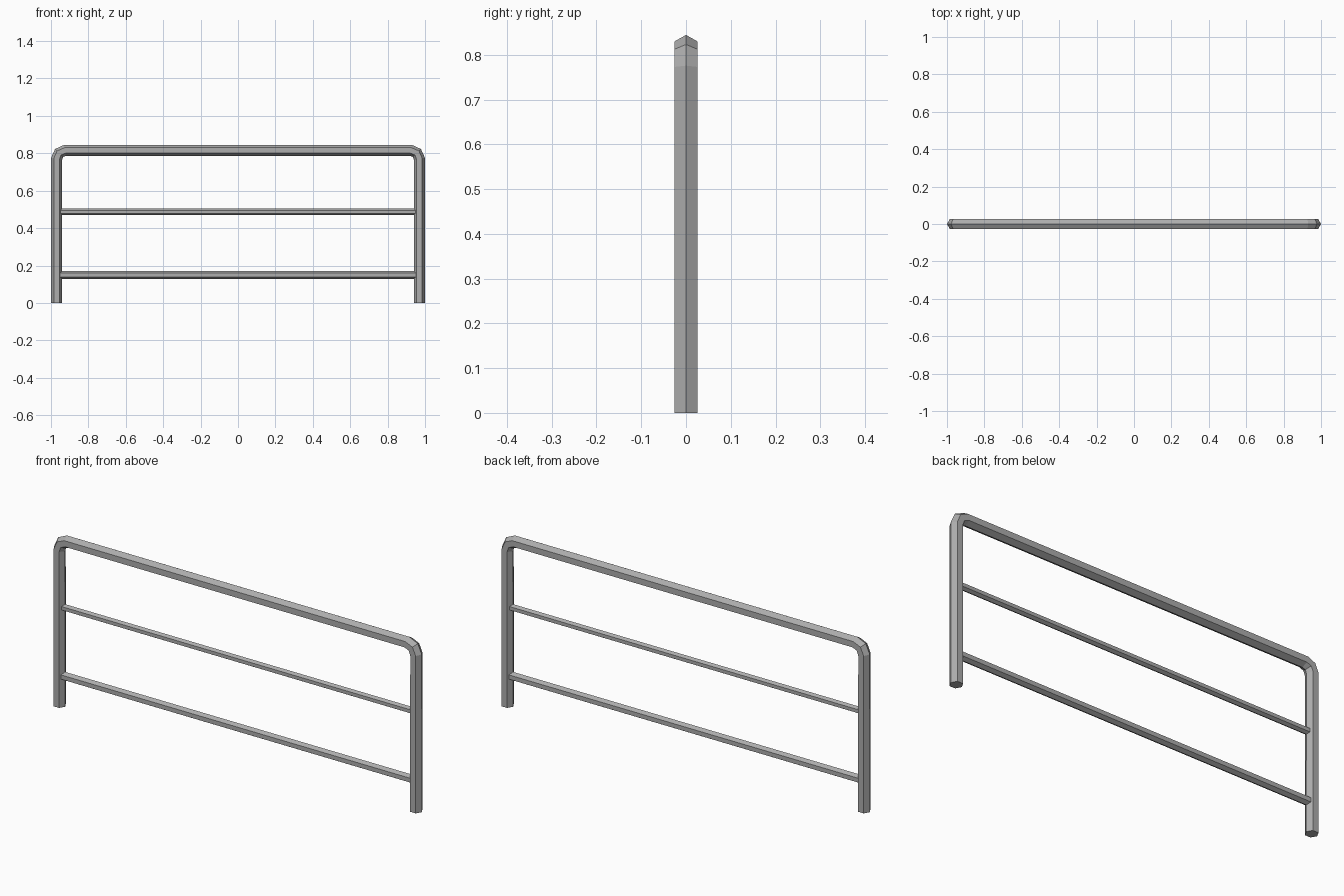
import bpy, bmesh, math
from mathutils import Vector

cube = bpy.data.objects.get("Cube")
if cube:
    bpy.data.objects.remove(cube, do_unlink=True)

steel = bpy.data.materials.new("grey_steel")
steel.use_nodes = True
steel.diffuse_color = (0.42, 0.42, 0.42, 1)
steel.node_tree.nodes["Principled BSDF"].inputs["Base Color"].default_value = (0.42, 0.42, 0.42, 1)


def hex_tube(name, path, radius):
    """Sweep a six-sided section, ridge outward, along a path in the XZ plane."""
    bm = bmesh.new()
    rings = []
    for i, (x, z) in enumerate(path):
        here = Vector((x, 0, z))
        before, after = (Vector((p[0], 0, p[1])) for p in
                         (path[max(i - 1, 0)], path[min(i + 1, len(path) - 1)]))
        tangent = ((here - before).normalized() + (after - here).normalized()).normalized()
        outward = Vector((-tangent.z, 0, tangent.x))
        ring = []
        for k in range(6):
            a = k * math.pi / 3
            offset = outward * math.cos(a) + Vector((0, math.sin(a), 0))
            ring.append(bm.verts.new(here + offset * radius))
        rings.append(ring)
    for a, b in zip(rings, rings[1:]):
        for k in range(6):
            n = (k + 1) % 6
            bm.faces.new((a[k], a[n], b[n], b[k]))
    bm.faces.new(rings[0])
    bm.faces.new(rings[-1])
    bmesh.ops.recalc_face_normals(bm, faces=bm.faces)
    mesh = bpy.data.meshes.new(name)
    bm.to_mesh(mesh)
    bm.free()
    mesh.materials.append(steel)
    obj = bpy.data.objects.new(name, mesh)
    bpy.context.collection.objects.link(obj)
    return obj


# Bent outer frame: post, two-step corner, top rail, mirrored
POST_X, TOP_Z, TUBE_R, BEND = 0.97, 0.815, 0.03, 0.045
left_half = [(-POST_X, 0)]
for step in range(3):
    a = math.pi - step * math.pi / 4
    left_half.append((-POST_X + BEND + BEND * math.cos(a), TOP_Z - BEND + BEND * math.sin(a)))
right_half = [(-x, z) for x, z in reversed(left_half)]
hex_tube("outer_frame", left_half + right_half, TUBE_R)

# Thin cross rails between the posts
for name, z, radius in (("middle_rail", 0.487, 0.017), ("lower_rail", 0.15, 0.021)):
    hex_tube(name, [(-0.953, z), (0.953, z)], radius)
